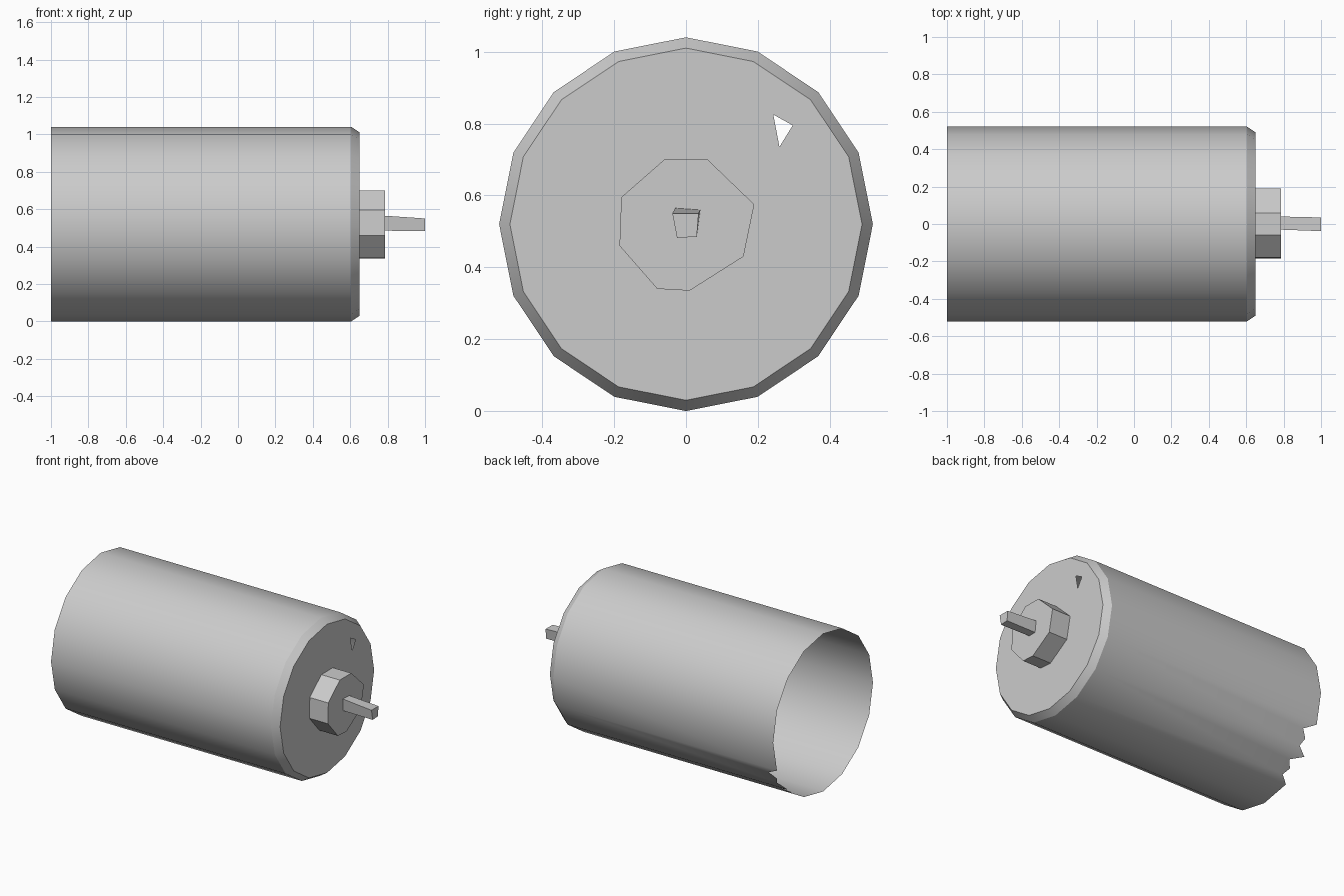
import bpy, bmesh, math

# Remove the default cube
cube = bpy.data.objects.get("Cube")
if cube:
    bpy.data.objects.remove(cube, do_unlink=True)

AXIS_Z = 0.52

grey = bpy.data.materials.new("metal grey")
grey.use_nodes = True
colour = (0.6, 0.6, 0.6, 1)
grey.diffuse_color = colour
grey.node_tree.nodes["Principled BSDF"].inputs["Base Color"].default_value = colour


def circle(sides, radius, start=-90):
    """Cross-section as (y, z) points around the shaft axis."""
    angles = [math.radians(start + 360 * i / sides) for i in range(sides)]
    return [(radius * math.cos(a), AXIS_Z + radius * math.sin(a)) for a in angles]


def ring(bm, x, points):
    return [bm.verts.new((x, y, z)) for y, z in points]


def bridge(bm, back, front):
    n = len(back)
    for i in range(n):
        j = (i + 1) % n
        bm.faces.new((back[i], back[j], front[j], front[i]))


def loop_edges(bm, loop):
    return [bm.edges.get((a, b)) or bm.edges.new((a, b))
            for a, b in zip(loop, loop[1:] + loop[:1])]


def finish(bm, name, angle):
    mesh = bpy.data.meshes.new(name)
    bm.to_mesh(mesh)
    bm.free()
    mesh.materials.append(grey)
    obj = bpy.data.objects.new(name, mesh)
    bpy.context.collection.objects.link(obj)
    bpy.ops.object.select_all(action="DESELECT")
    obj.select_set(True)
    bpy.context.view_layer.objects.active = obj
    bpy.ops.object.shade_smooth_by_angle(angle=math.radians(angle))


boss_points = [(-0.08, 0.34), (0.01, 0.335), (0.16, 0.43), (0.19, 0.575),
               (0.06, 0.7), (-0.06, 0.7), (-0.18, 0.595), (-0.185, 0.46)]

# Thin can, open at the far end, with a chamfered shoulder
bm = bmesh.new()
rim = ring(bm, -1, circle(16, 0.52))
shoulder = ring(bm, 0.605, circle(16, 0.52))
edge = ring(bm, 0.65, circle(16, 0.49))
bridge(bm, rim, shoulder)
bridge(bm, shoulder, edge)

# Torn teeth in the lower part of the open rim
for start, end in zip(rim[1:3], rim[2:4]):
    for remaining, depth in ((4, 0.06), (3, 0), (2, 0.06)):
        side = bm.edges.get((start, end))
        start = bmesh.utils.edge_split(side, start, 1 / remaining)[1]
        start.co.x += depth

# End face with a small three-sided hole
hole = ring(bm, 0.65, [(0.243, 0.825), (0.297, 0.795), (0.26, 0.735)])
boss_base = ring(bm, 0.65, boss_points)
borders = sum((loop_edges(bm, l) for l in (edge, hole, boss_base)), [])
bmesh.ops.triangle_fill(bm, edges=borders, use_beauty=True, normal=(1, 0, 0))

# Turn every face away from the axis or toward the shaft end
for f in bm.faces:
    f.normal_update()
    c = f.calc_center_median()
    outward = f.normal.x if c.x > 0.649 else f.normal.y * c.y + f.normal.z * (c.z - AXIS_Z)
    if outward < 0:
        f.normal_flip()
finish(bm, "motor_can", 30)


def plug(name, x0, base, x1, tip):
    """Faceted stub with a closed front end."""
    bm = bmesh.new()
    front = ring(bm, x1, tip)
    bridge(bm, ring(bm, x0, base), front)
    bm.faces.new(front)
    bmesh.ops.recalc_face_normals(bm, faces=bm.faces)
    finish(bm, name, 20)


# Bearing boss and output shaft
plug("bearing_boss", 0.65, boss_points, 0.785, boss_points)
plug("output_shaft", 0.78,
     [(-0.025, 0.485), (0.03, 0.485), (0.04, 0.56), (-0.03, 0.565)], 1.0,
     [(-0.025, 0.482), (0.03, 0.485), (0.035, 0.55), (-0.038, 0.55)])
